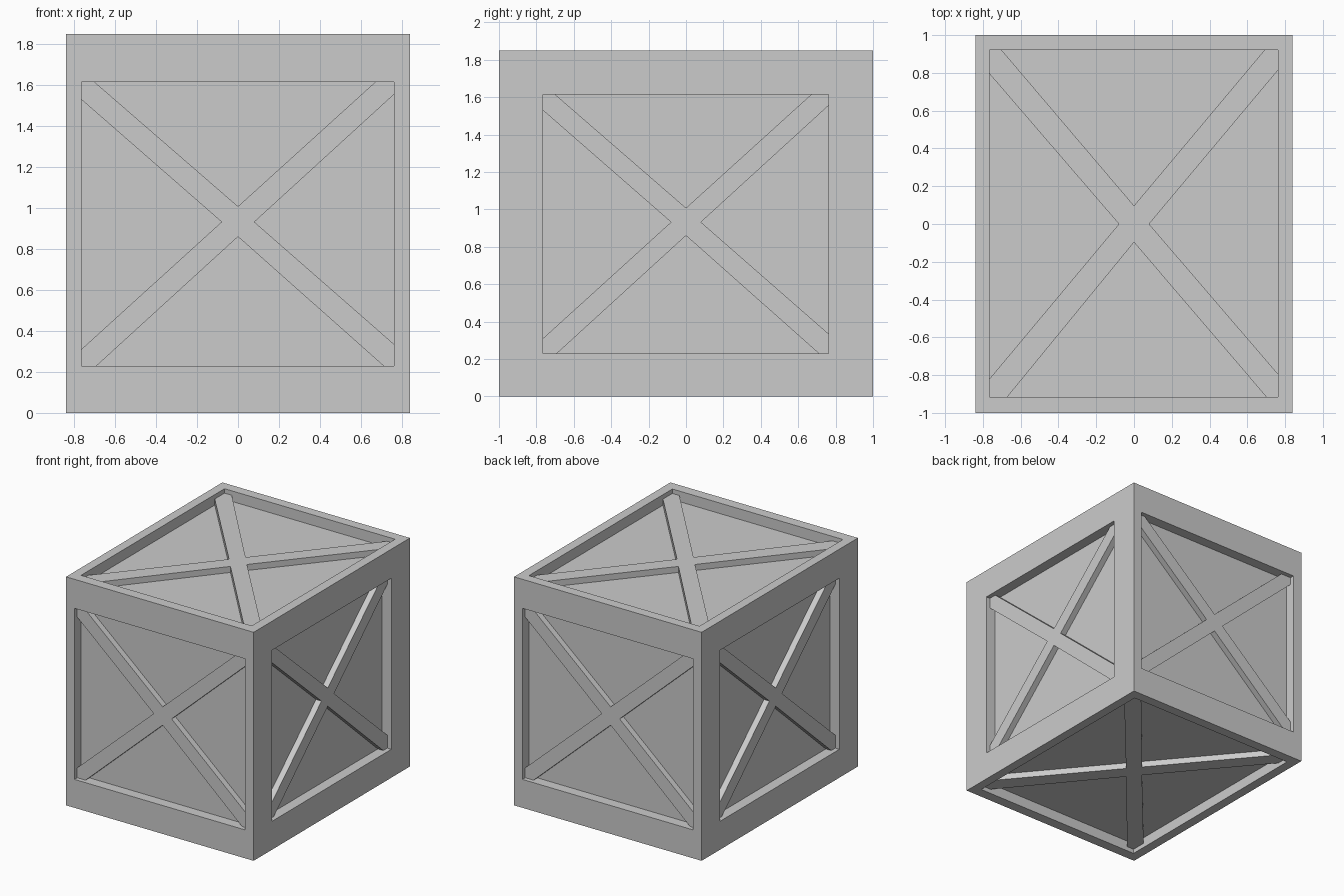
import bpy, bmesh
from mathutils import Vector as V

if "Cube" in bpy.data.objects:
    bpy.data.objects.remove(bpy.data.objects["Cube"])

HX, HY, H = 0.84, 1.0, 1.85        # half width, half depth, height
PANEL, BRACE = 0.085, 0.036        # recess depth of panels and of brace fronts
X, Y, Z = V((1, 0, 0)), V((0, 1, 0)), V((0, 0, 1))
MID = V((0, 0, H / 2))


def make(name, bm):
    bmesh.ops.recalc_face_normals(bm, faces=bm.faces)
    me = bpy.data.meshes.new(name)
    bm.to_mesh(me)
    bm.free()
    ob = bpy.data.objects.new(name, me)
    bpy.context.collection.objects.link(ob)
    return ob


# X-shaped brace outlines, counter-clockwise from bottom left
side_cross = [(-.765, .23), (-.69, .23), (0, .86), (.71, .23), (.762, .23), (.762, .335),
              (.08, .932), (.762, 1.555), (.762, 1.615), (.67, 1.615), (0, 1.008),
              (-.70, 1.615), (-.765, 1.615), (-.765, 1.53), (-.08, .932), (-.765, .31)]
side_cross = [(u, v - H / 2) for u, v in side_cross]
top_cross = [(-.765, -.915), (-.67, -.915), (0, -.097), (.70, -.915), (.763, -.915), (.763, -.795),
             (.08, 0), (.763, .815), (.763, .92), (.69, .92), (0, .097),
             (-.70, .92), (-.765, .92), (-.765, .795), (-.08, 0), (-.765, -.82)]

# name, face axes u and v, distance of face from the middle, brace outline
sides = [("front", X, Z, HY, side_cross), ("back", -X, Z, HY, side_cross),
         ("right", Y, Z, HX, side_cross), ("left", -Y, Z, HX, side_cross),
         ("top", X, Y, H / 2, top_cross), ("bottom", -X, Y, H / 2, top_cross)]

# Crate body: box with a framed, recessed panel on each face
body = bmesh.new()
bmesh.ops.create_cube(body, size=1)
for vert in body.verts:
    vert.co = V((vert.co.x * 2 * HX, vert.co.y * 2 * HY, vert.co.z * H)) + MID
faces = list(body.faces)

for name, u, v, dist, cross in sides:
    n = u.cross(v)
    us, vs = [p[0] for p in cross], [p[1] for p in cross]
    face = next(f for f in faces if (f.calc_center_median() - MID).normalized().dot(n) > 0.9)
    # opening in the frame, then the sunken panel
    bmesh.ops.inset_individual(body, faces=[face], thickness=0.05)
    for depth in (0, PANEL):
        if depth:
            bmesh.ops.inset_individual(body, faces=[face], thickness=0.01)
        for vert in face.verts:
            d = vert.co - MID
            a = max(us) if d.dot(u) > 0 else min(us)
            b = max(vs) if d.dot(v) > 0 else min(vs)
            vert.co = MID + u * a + v * b + n * (dist - depth)
    # cross brace standing on the panel
    bm = bmesh.new()
    base = bm.faces.new([bm.verts.new(MID + u * a + v * b + n * (dist - PANEL)) for a, b in cross])
    res = bmesh.ops.extrude_face_region(bm, geom=[base])
    bmesh.ops.translate(bm, vec=n * (PANEL - BRACE),
                        verts=[g for g in res["geom"] if isinstance(g, bmesh.types.BMVert)])
    make(name + "_cross_brace", bm)

make("crate_body", body)
